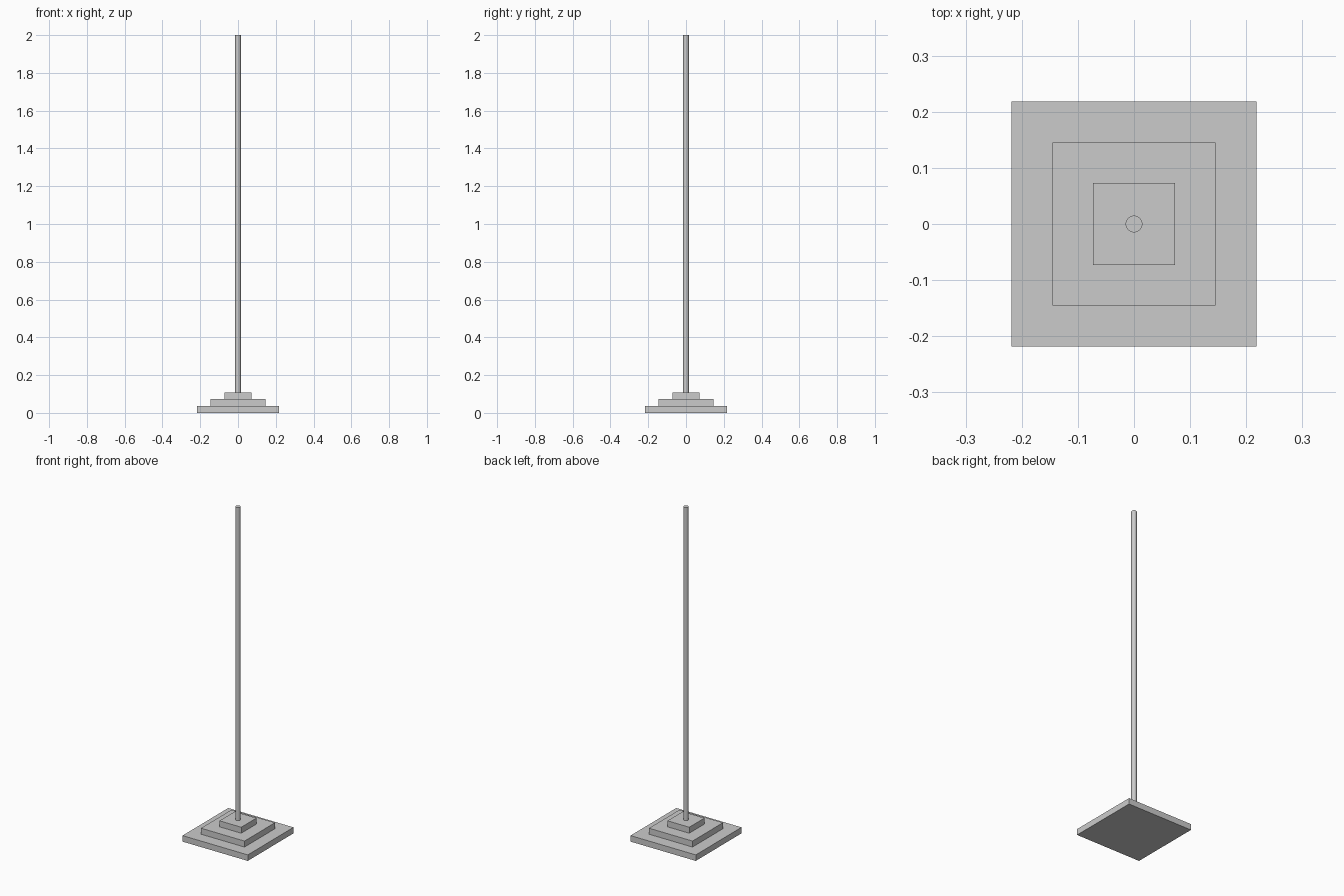
import bpy

cube = bpy.data.objects.get("Cube")
if cube:
    bpy.data.objects.remove(cube, do_unlink=True)

UNIT = 2 / 55  # height of one step
POLE_RADIUS = 0.015

grey = bpy.data.materials.new("light_grey")
grey.use_nodes = True
colour = (0.6, 0.6, 0.6, 1)
grey.diffuse_color = colour
grey.node_tree.nodes["Principled BSDF"].inputs["Base Color"].default_value = colour


def finish(name):
    obj = bpy.context.object
    obj.name = obj.data.name = name
    obj.data.materials.append(grey)
    return obj


# Stepped square base, each slab narrower than the one below
for level, name in enumerate(("lower_step", "middle_step", "upper_step")):
    bpy.ops.mesh.primitive_cube_add(size=1, location=(0, 0, (level + 0.5) * UNIT))
    slab = finish(name)
    width = (12 - 4 * level) * UNIT
    slab.scale = (width, width, UNIT)
    bpy.ops.object.transform_apply(location=False, rotation=False, scale=True)

# Tall round pole standing on the top step
bottom = 3 * UNIT
bpy.ops.mesh.primitive_cylinder_add(
    vertices=32, radius=POLE_RADIUS, depth=2 - bottom, location=(0, 0, (2 + bottom) / 2))
finish("pole")
bpy.ops.object.shade_smooth_by_angle()
